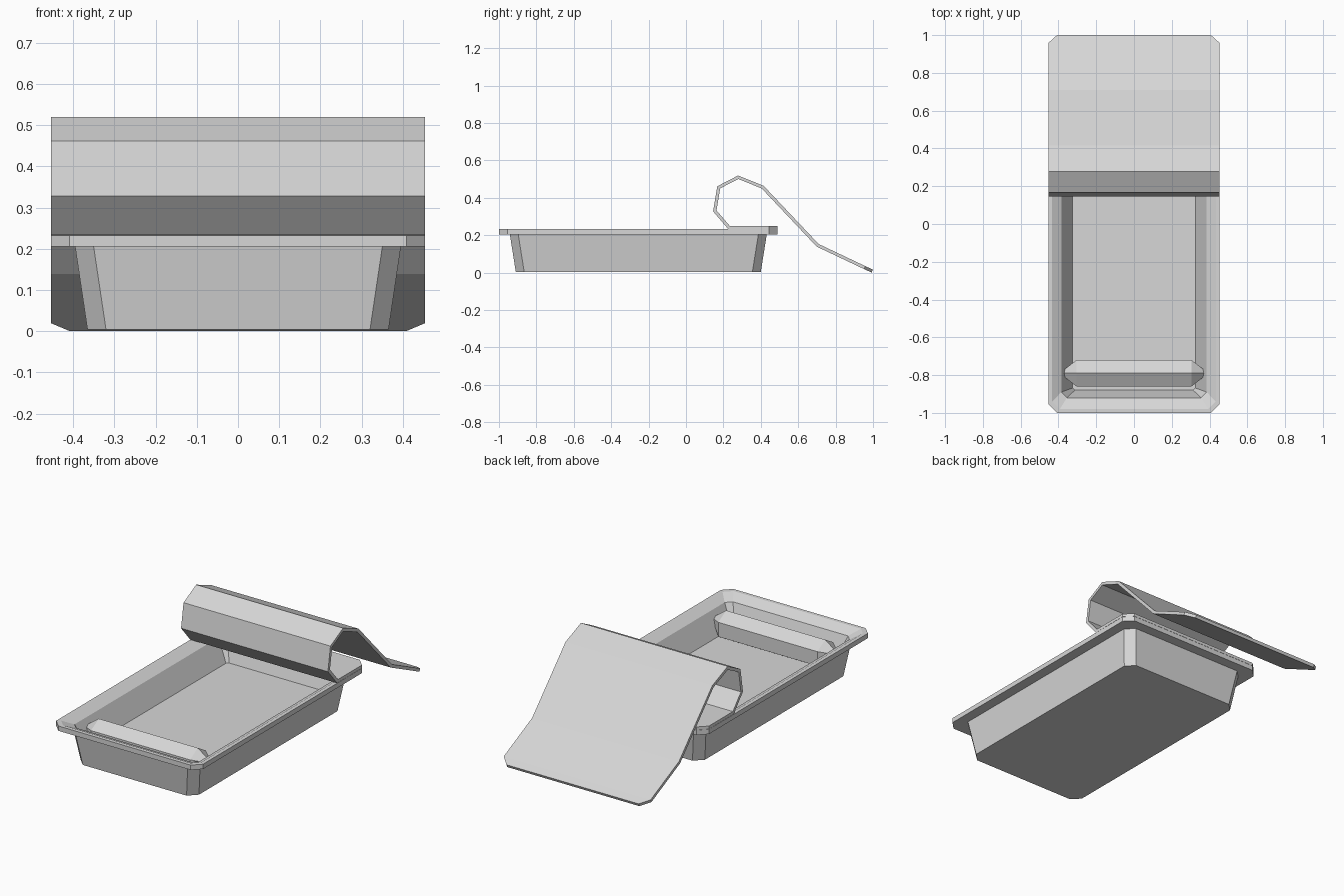
import bpy, bmesh, math

cube = bpy.data.objects.get("Cube")
if cube:
    bpy.data.objects.remove(cube, do_unlink=True)

COLOR = (0.68, 0.68, 0.68, 1)
metal = bpy.data.materials.new("light_grey_metal")
metal.use_nodes = True
metal.diffuse_color = COLOR
metal.node_tree.nodes["Principled BSDF"].inputs["Base Color"].default_value = COLOR

HALF_X, HALF_Y, MID_Y = 0.453, 0.745, -0.255
CHAMFER = 0.045


def finish(name, bm):
    bmesh.ops.recalc_face_normals(bm, faces=bm.faces)
    mesh = bpy.data.meshes.new(name)
    bm.to_mesh(mesh)
    bm.free()
    mesh.materials.append(metal)
    obj = bpy.data.objects.new(name, mesh)
    bpy.context.collection.objects.link(obj)
    return obj


def bridge(bm, rings):
    for a, b in zip(rings, rings[1:]):
        for i in range(len(a)):
            j = (i + 1) % len(a)
            bm.faces.new((a[i], a[j], b[j], b[i]))
    bm.faces.new(rings[0])
    bm.faces.new(rings[-1])


def tray_ring(bm, inset_x, inset_y, z, c):
    """Rectangle with chamfered corners."""
    x, y = HALF_X - inset_x, HALF_Y - inset_y
    pts = [(x, y - c), (x - c, y), (c - x, y), (-x, y - c),
           (-x, c - y), (c - x, -y), (x - c, -y), (x, c - y)]
    return [bm.verts.new((px, py + MID_Y, z)) for px, py in pts]


# Open tray: outer wall, rim, inner wall, raised floor
bm = bmesh.new()
profile = [(0.088, 0.09, 0.004, CHAMFER), (0.058, 0.058, 0.205, CHAMFER),
           (0, 0, 0.205, CHAMFER), (0, 0, 0.232, CHAMFER),
           (0.02, 0.02, 0.232, 0.04), (0.068, 0.08, 0.205, 0.03),
           (0.128, 0.12, 0.085, 0.012)]
bridge(bm, [tray_ring(bm, *step) for step in profile])
finish("tray", bm)

# Peeled lid: a strip along a curled path, corners cut at both ends
path = [(0.49, 0.2415), (0.445, 0.2415), (0.23, 0.2415), (0.154, 0.33),
        (0.175, 0.456), (0.279, 0.510), (0.41, 0.457), (0.704, 0.146),
        (0.955, 0.027), (0.996, 0.008)]
bm = bmesh.new()
rows = []
for i, (y, z) in enumerate(path):
    w = HALF_X - (CHAMFER if i in (0, len(path) - 1) else 0)
    rows.append([bm.verts.new((s * w, y, z)) for s in (-1, 1)])
for a, b in zip(rows, rows[1:]):
    bm.faces.new((a[0], a[1], b[1], b[0]))
lid = finish("peeled_lid", bm)
solid = lid.modifiers.new("thickness", "SOLIDIFY")
solid.thickness = 0.017
solid.offset = 0
solid.use_even_offset = True

# Six-sided bar with tapered ends, lying in the front of the tray
bm = bmesh.new()
rings = []
for x, r, mid_z in [(-0.37, 0.022, 0.152), (-0.305, 0.08, 0.14),
                    (0.305, 0.08, 0.14), (0.37, 0.022, 0.152)]:
    angles = [math.radians(90 + 60 * k) for k in range(6)]
    rings.append([bm.verts.new((x, -0.79 + r * math.cos(a), mid_z + r * math.sin(a)))
                  for a in angles])
bridge(bm, rings)
finish("front_bar", bm)
